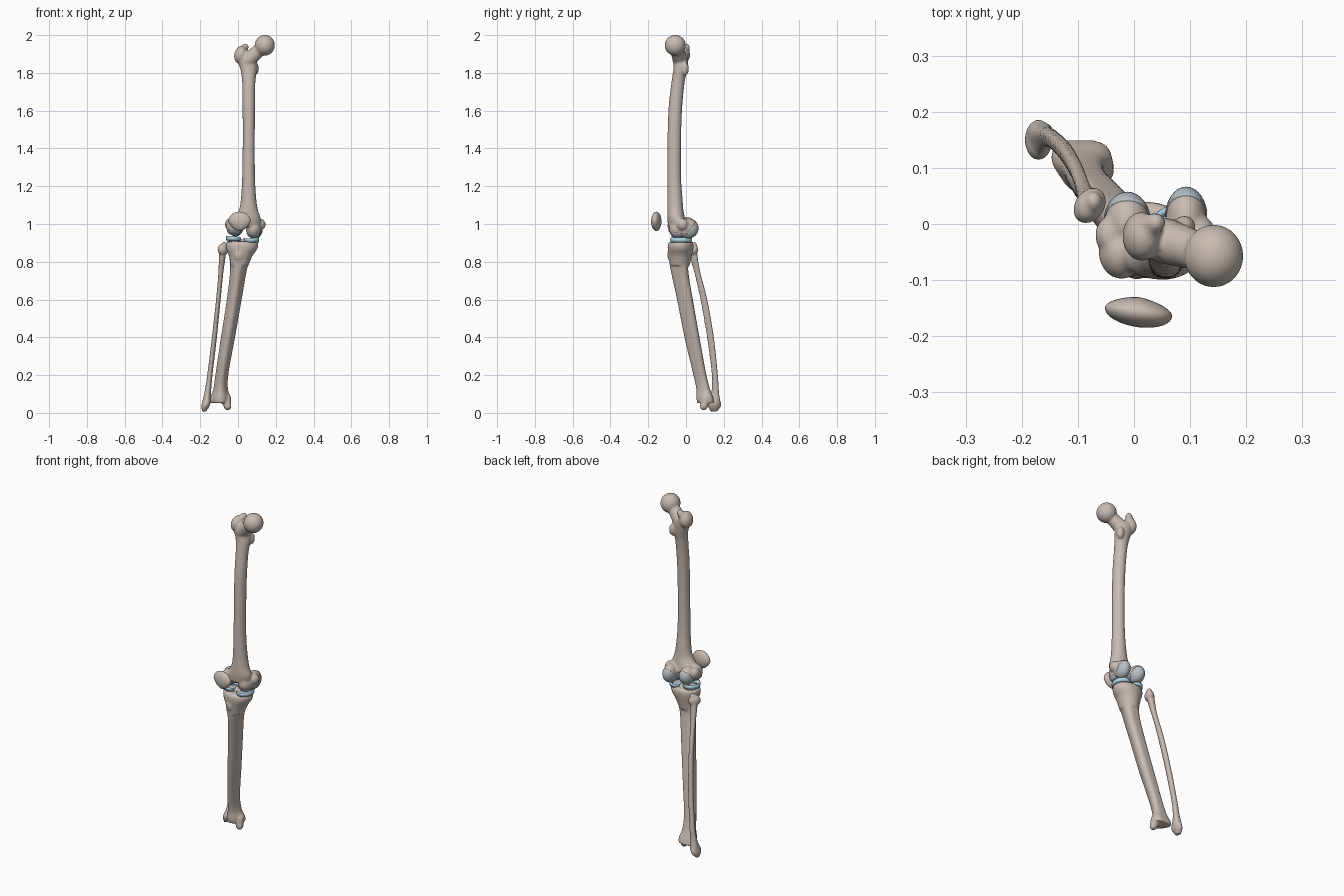
import bpy, bmesh, math
from mathutils import Vector, Matrix


def material(name, rgb):
    m = bpy.data.materials.new(name)
    m.diffuse_color = (*rgb, 1)
    return m


BONE = material("bone", (0.58, 0.50, 0.45))
CARTILAGE = material("cartilage", (0.47, 0.52, 0.56))
MENISCUS = material("meniscus", (0.42, 0.66, 0.76))


def spline(rows, steps=6):
    # Catmull-Rom through rows of numbers
    out = []
    for i in range(len(rows) - 1):
        p = [Vector(rows[min(max(i + k, 0), len(rows) - 1)]) for k in (-1, 0, 1, 2)]
        for s in range(steps):
            t = s / steps
            out.append(0.5 * (2 * p[1] + (p[2] - p[0]) * t
                              + (2 * p[0] - 5 * p[1] + 4 * p[2] - p[3]) * t * t
                              + (3 * p[1] - p[0] - 3 * p[2] + p[3]) * t ** 3))
    return out + [Vector(rows[-1])]


def loft(bm, rows, tri=0.0, sides=28):
    # rows: x, y, z, rx, ry ; tri pulls the section to a ridge at the front
    rings = []
    for x, y, z, rx, ry in spline(rows):
        ring = []
        for k in range(sides):
            a = 2 * math.pi * k / sides
            f = 1 + tri * math.cos(3 * (a + math.pi / 2))
            ring.append(bm.verts.new((x + rx * f * math.cos(a), y + ry * f * math.sin(a), z)))
        rings.append(ring)
    for a, b in zip(rings, rings[1:]):
        for k in range(sides):
            n = (k + 1) % sides
            bm.faces.new((a[k], a[n], b[n], b[k]))
    bm.faces.new(rings[0][::-1])
    bm.faces.new(rings[-1])


def blob(bm, c, r, rot=(0, 0, 0)):
    m = Matrix.Translation(c)
    for ang, ax in zip(rot, "XYZ"):
        m = m @ Matrix.Rotation(math.radians(ang), 4, ax)
    m = m @ Matrix.Diagonal((*r, 1))
    return bmesh.ops.create_uvsphere(bm, u_segments=32, v_segments=20, radius=1, matrix=m)["verts"]


def chain(bm, a, b, ra, rb, n=8):
    for i in range(n + 1):
        t = i / n
        r = ra + (rb - ra) * t
        blob(bm, Vector(a).lerp(Vector(b), t), (r, r, r))


def finish(bm, name, mat, voxel=0.0, smooth=5):
    bmesh.ops.recalc_face_normals(bm, faces=bm.faces)
    for f in bm.faces:
        f.smooth = True
    me = bpy.data.meshes.new(name)
    bm.to_mesh(me)
    bm.free()
    me.materials.append(mat)
    ob = bpy.data.objects.new(name, me)
    bpy.context.collection.objects.link(ob)
    if voxel:
        r = ob.modifiers.new("fuse", 'REMESH')
        r.mode, r.voxel_size, r.use_smooth_shade = 'VOXEL', voxel, True
        s = ob.modifiers.new("soften", 'SMOOTH')
        s.factor, s.iterations = 0.5, smooth
    return ob


# femoral condyles, shared by bone and cartilage: centre, radii
CONDYLES = {
    "lateral": [((-0.012, 0.002, 0.987), (0.040, 0.053, 0.050)),
                ((-0.022, -0.050, 0.988), (0.041, 0.048, 0.046))],
    "medial": [((0.093, 0.010, 0.977), (0.036, 0.054, 0.052)),
               ((0.082, -0.040, 0.975), (0.040, 0.050, 0.048))],
}

# femur: shaft, head, neck, trochanters, condyles
bm = bmesh.new()
loft(bm, [(0.035, -0.045, 0.985, 0.080, 0.050), (0.048, -0.052, 1.03, 0.072, 0.047),
          (0.055, -0.056, 1.07, 0.052, 0.043), (0.056, -0.058, 1.13, 0.041, 0.040),
          (0.056, -0.062, 1.25, 0.034, 0.036), (0.057, -0.062, 1.45, 0.032, 0.036),
          (0.057, -0.056, 1.62, 0.033, 0.036), (0.057, -0.042, 1.75, 0.035, 0.035),
          (0.056, -0.030, 1.82, 0.044, 0.037), (0.045, -0.026, 1.87, 0.052, 0.038),
          (0.035, -0.024, 1.90, 0.042, 0.034)])
blob(bm, (0.142, -0.057, 1.946), (0.053, 0.056, 0.055))
chain(bm, (0.055, -0.03, 1.868), (0.125, -0.052, 1.932), 0.041, 0.033)
blob(bm, (0.014, -0.022, 1.895), (0.034, 0.044, 0.048), (0, 12, 0))
chain(bm, (0.014, -0.012, 1.90), (0.038, 0.002, 1.937), 0.028, 0.018)
blob(bm, (0.090, -0.005, 1.822), (0.020, 0.020, 0.036))
for parts in CONDYLES.values():
    for c, r in parts:
        blob(bm, c, r)
blob(bm, (0.115, -0.018, 0.997), (0.031, 0.033, 0.032))
blob(bm, (-0.045, -0.020, 0.998), (0.024, 0.032, 0.030))
finish(bm, "femur", BONE, 0.0055)

# tibia: plateau, ridged shaft, inner ankle knob
bm = bmesh.new()
loft(bm, [(0.021, -0.026, 0.908, 0.074, 0.052), (0.021, -0.028, 0.898, 0.085, 0.066),
          (0.020, -0.029, 0.87, 0.083, 0.068), (0.014, -0.030, 0.83, 0.062, 0.061),
          (0.008, -0.032, 0.78, 0.047, 0.052)])
loft(bm, [(0.012, -0.030, 0.85, 0.060, 0.058), (0.003, -0.030, 0.76, 0.043, 0.047),
          (-0.020, -0.001, 0.60, 0.038, 0.042), (-0.053, 0.036, 0.40, 0.036, 0.040),
          (-0.083, 0.073, 0.22, 0.033, 0.035), (-0.092, 0.094, 0.13, 0.037, 0.036),
          (-0.093, 0.105, 0.08, 0.051, 0.045), (-0.095, 0.110, 0.052, 0.050, 0.046)], 0.12)
chain(bm, (-0.064, 0.105, 0.075), (-0.055, 0.094, 0.034), 0.028, 0.020)
for x in (0.008, 0.034):
    blob(bm, (x, -0.020, 0.908), (0.010, 0.020, 0.020))
blob(bm, (0.005, -0.077, 0.835), (0.026, 0.022, 0.036))
finish(bm, "tibia", BONE, 0.0055)

# fibula: thin bowed shaft with knobs at both ends
bm = bmesh.new()
loft(bm, [(-0.080, 0.036, 0.88, 0.018, 0.022), (-0.084, 0.044, 0.82, 0.017, 0.020),
          (-0.091, 0.062, 0.74, 0.013, 0.016), (-0.104, 0.096, 0.60, 0.012, 0.018),
          (-0.125, 0.131, 0.40, 0.013, 0.018), (-0.149, 0.154, 0.20, 0.014, 0.016),
          (-0.160, 0.156, 0.11, 0.017, 0.020), (-0.168, 0.152, 0.05, 0.022, 0.032),
          (-0.180, 0.149, 0.008, 0.011, 0.018)], 0.1)
blob(bm, (-0.079, 0.033, 0.865), (0.026, 0.034, 0.032), (0, 0, -35))
blob(bm, (-0.072, 0.040, 0.888), (0.015, 0.018, 0.018))
blob(bm, (-0.170, 0.150, 0.046), (0.022, 0.036, 0.038), (0, 20, 0))
finish(bm, "fibula", BONE, 0.0045, 3)

# patella: rounded disc narrowing to a lower tip
bm = bmesh.new()
for v in blob(bm, (0, 0, 0), (0.060, 0.027, 0.051)):
    x, y, z = v.co
    if z < 0:
        v.co.x *= 1 + 5.5 * z
    if y > 0:
        v.co.y *= 1 - 0.2 * abs(x) / 0.06
    v.co += Vector((0.008, -0.157 - 0.12 * x, 1.014))
finish(bm, "patella", BONE)

# cartilage caps on the underside and back of the condyles
for side, parts in CONDYLES.items():
    bm = bmesh.new()
    for (c, r), normal, offset in zip(parts, ((0, -0.8, 0.6), (0, 0.05, 1)), (-0.012, -0.024)):
        verts = blob(bm, c, [k + 0.0025 for k in r])
        vs = set(verts)
        geom = verts + [e for e in bm.edges if e.verts[0] in vs] + [f for f in bm.faces if f.verts[0] in vs]
        n = Vector(normal)
        cut = bmesh.ops.bisect_plane(bm, geom=geom, plane_co=Vector(c) + n * offset,
                                     plane_no=n, clear_outer=True)["geom_cut"]
        bmesh.ops.edgeloop_fill(bm, edges=[g for g in cut if isinstance(g, bmesh.types.BMEdge)])
    finish(bm, side + "_femoral_cartilage", CARTILAGE)

# menisci: wedge-section crescents open to the middle, and tibial cartilage discs
for side, cx, cz, facing, rx, ry in (("lateral", -0.020, 0.925, 0, 0.043, 0.050),
                                     ("medial", 0.068, 0.916, math.pi, 0.042, 0.056)):
    bm = bmesh.new()
    rings = []
    for i in range(37):
        a = facing + math.radians(40 + 280 * i / 36)
        taper = 0.45 + 0.55 * math.sin(math.pi * i / 36)
        section = [(1, -0.013), (1.04, 0), (1, 0.013 * taper), (1 - 0.5 * taper, -0.009)]
        rings.append([bm.verts.new((cx + rx * s * math.cos(a), -0.026 + ry * s * math.sin(a), cz + h))
                      for s, h in section])
    for p, q in zip(rings, rings[1:]):
        for k in range(4):
            n = (k + 1) % 4
            bm.faces.new((p[k], p[n], q[n], q[k]))
    bm.faces.new(rings[0][::-1])
    bm.faces.new(rings[-1])
    finish(bm, side + "_meniscus", MENISCUS)
    bm = bmesh.new()
    blob(bm, (cx, -0.024, 0.908), (0.038, 0.048, 0.006))
    finish(bm, side + "_tibial_cartilage", CARTILAGE)
